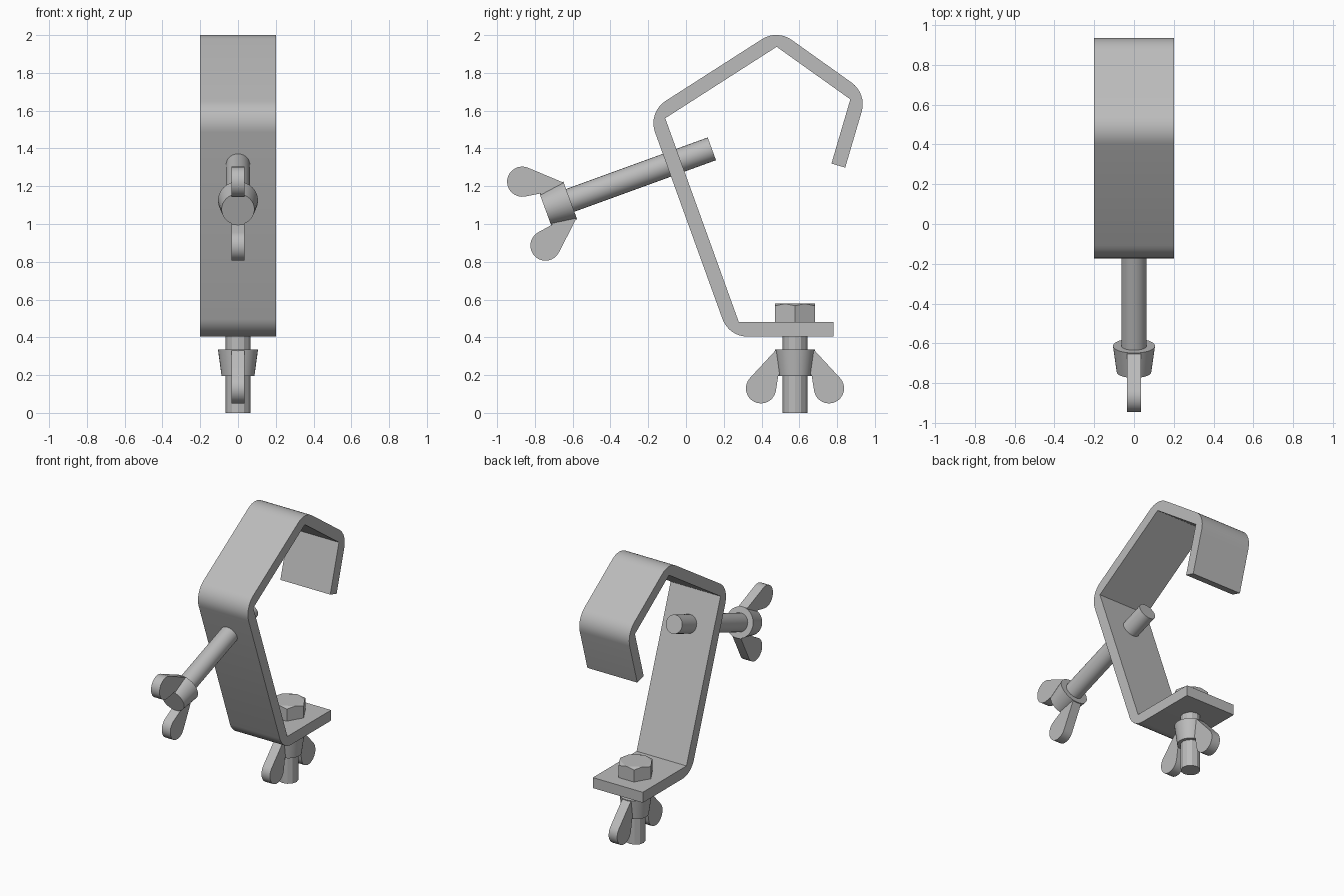
import bpy, bmesh, math
from mathutils import Vector, Matrix

if "Cube" in bpy.data.objects:
    bpy.data.objects.remove(bpy.data.objects["Cube"])

steel = bpy.data.materials.new("grey_steel")
steel.use_nodes = True
STEEL = (0.5, 0.5, 0.5, 1)
steel.diffuse_color = STEEL
steel.node_tree.nodes["Principled BSDF"].inputs["Base Color"].default_value = STEEL


def finish(name, bm, matrix=Matrix(), smooth=True):
    bmesh.ops.recalc_face_normals(bm, faces=bm.faces)
    mesh = bpy.data.meshes.new(name)
    bm.to_mesh(mesh)
    bm.free()
    mesh.materials.append(steel)
    obj = bpy.data.objects.new(name, mesh)
    bpy.context.collection.objects.link(obj)
    obj.matrix_world = matrix
    if smooth:
        bpy.ops.object.select_all(action="DESELECT")
        obj.select_set(True)
        bpy.context.view_layer.objects.active = obj
        bpy.ops.object.shade_smooth_by_angle(angle=math.radians(35))
    return obj


def slab(name, outline, half, matrix=Matrix()):
    """Extrude a (y, z) outline across x."""
    bm = bmesh.new()
    face = bm.faces.new([bm.verts.new((-half, y, z)) for y, z in outline])
    new = bmesh.ops.extrude_face_region(bm, geom=[face])["geom"]
    bmesh.ops.translate(bm, vec=(2 * half, 0, 0),
                        verts=[g for g in new if isinstance(g, bmesh.types.BMVert)])
    return finish(name, bm, matrix)


def cone(name, r1, r2, z1, z2, sides, matrix, smooth=True):
    bm = bmesh.new()
    bmesh.ops.create_cone(bm, cap_ends=True, segments=sides, radius1=r1, radius2=r2,
                          depth=z2 - z1, matrix=Matrix.Translation((0, 0, (z1 + z2) / 2)))
    return finish(name, bm, matrix, smooth)


def arc(center, radius, start, end, steps):
    return [(center[0] + radius * math.cos(start + (end - start) * i / steps),
             center[1] + radius * math.sin(start + (end - start) * i / steps))
            for i in range(steps + 1)]


def frame(origin, axis):
    """Local z runs along the axis, local x stays on world x."""
    side = axis.cross(Vector((1, 0, 0)))
    m = Matrix((Vector((1, 0, 0)), side, axis)).transposed().to_4x4()
    m.translation = origin
    return m


# Bent strap: sharp inside corners, rounded outside corners
THICK, ROUND = 0.076, 0.14
inner = [Vector(p) for p in [(0.78, 0.48), (0.28, 0.48), (-0.11, 1.56),
                             (0.48, 1.938), (0.87, 1.66), (0.77, 1.32)]]
normals = []
for a, b in zip(inner, inner[1:]):
    d = (b - a).normalized()
    normals.append(Vector((-d.y, d.x)))
outer = [tuple(inner[0] + normals[0] * THICK)]
for p, n1, n2 in zip(inner[1:], normals, normals[1:]):
    half_way = (n1 + n2).normalized()
    center = p + half_way * (THICK - ROUND) / half_way.dot(n1)
    start = math.atan2(n1.y, n1.x)
    outer += arc(center, ROUND, start, start - n1.angle(n2), 8)
outer.append(tuple(inner[-1] + normals[-1] * THICK))
slab("bent_strap", outer + [tuple(p) for p in reversed(inner)], 0.2)


# Winged collar, shared by the clamping screw and the bolt's nut
def winged_collar(name, matrix):
    cone(name + "_collar", 0.106, 0.087, 0, 0.14, 32, matrix)
    lobe = arc((0.18, 0.205), 0.08, math.radians(-43), math.radians(170), 16)
    wing = [(0.06, 0.005), (0.104, 0.005)] + lobe + [(0.088, 0.135), (0.06, 0.135)]
    for label, sign in (("upper", -1), ("lower", 1)):
        slab(f"{name}_{label}_wing", [(sign * y, z) for y, z in wing], 0.034, matrix)


# Clamping screw through the upright, square to it
tilt = math.radians(20)
screw = frame(Vector((0, -0.613, 1.125)), Vector((0, -math.cos(tilt), -math.sin(tilt))))
winged_collar("clamp_screw", screw)
cone("clamp_screw_shaft", 0.064, 0.064, -0.798, 0.05, 24, screw)

# Vertical bolt with wing nut
BOLT_Y = 0.577
bolt = frame(Vector((0, BOLT_Y, 0.335)), Vector((0, 0, -1)))
winged_collar("wing_nut", bolt)
cone("bolt_shaft", 0.065, 0.065, -0.16, 0.335, 12, bolt, smooth=False)

# Hexagonal bolt head with chamfered top corners
bm = bmesh.new()
FLAT = 0.106
base, corner, middle = [], [], []
for i in range(6):
    a = math.radians(60 * i)
    r = FLAT / math.cos(math.radians(30))
    x, y = r * math.cos(a), r * math.sin(a)
    base.append(bm.verts.new((x, y, 0.475)))
    corner.append(bm.verts.new((x, y, 0.567)))
    a += math.radians(30)
    middle.append(bm.verts.new((FLAT * math.cos(a), FLAT * math.sin(a), 0.578)))
for i in range(6):
    j = (i + 1) % 6
    bm.faces.new((base[i], base[j], corner[j], middle[i], corner[i]))
    bm.faces.new((corner[i], middle[i], middle[i - 1]))
bm.faces.new(middle)
bm.faces.new(base[::-1])
finish("bolt_head", bm, Matrix.Translation((0, BOLT_Y, 0)), smooth=False)
